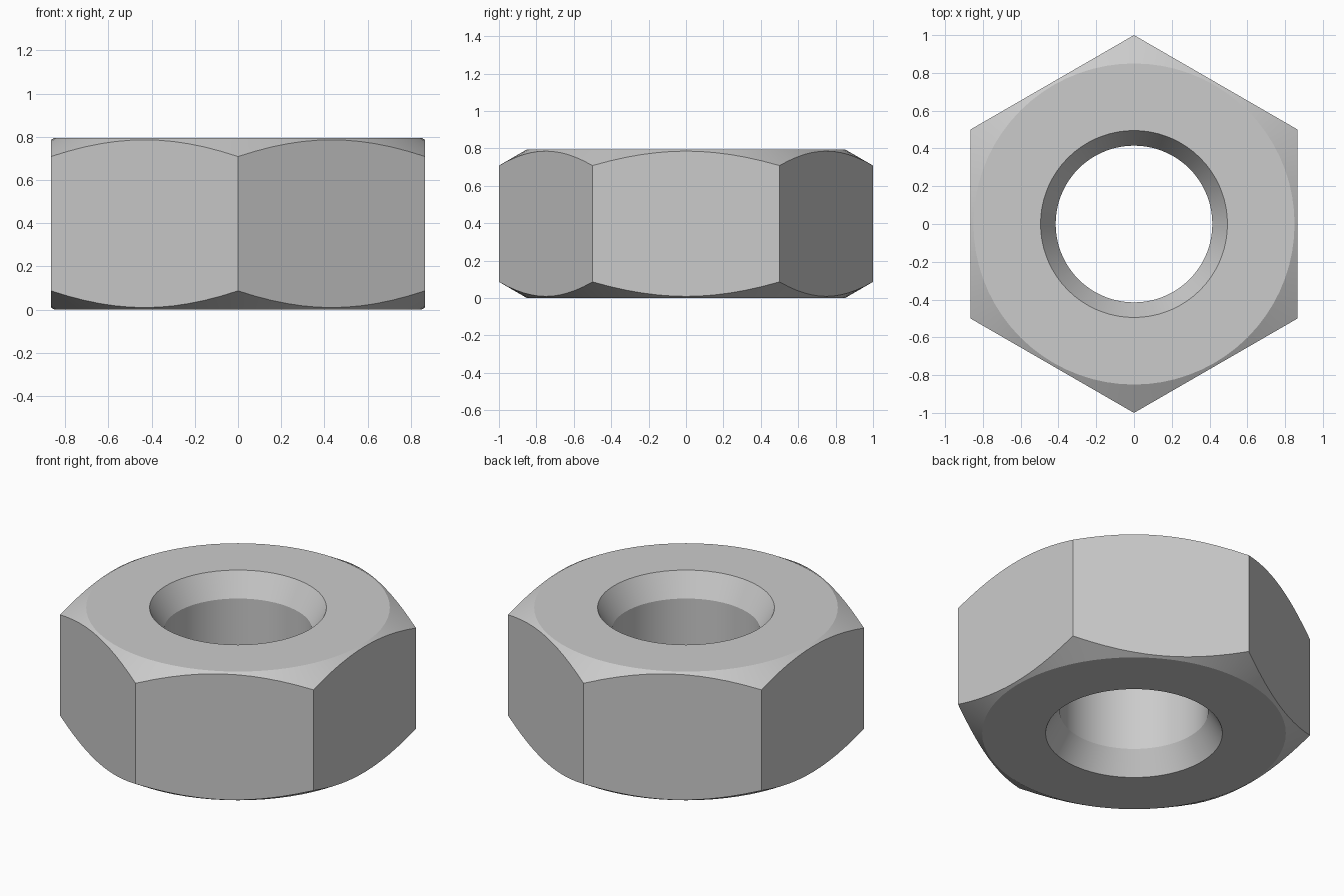
import bpy
import bmesh
from math import cos, sin, pi, radians, tan

if "Cube" in bpy.data.objects:
    bpy.data.objects.remove(bpy.data.objects["Cube"], do_unlink=True)

HEIGHT = 0.795
APOTHEM = cos(pi / 6)      # half the width across flats
FACE_R = 0.85              # circle where the outer chamfer starts
BORE_R, MOUTH_R = 0.415, 0.495
SINK = (MOUTH_R - BORE_R) * tan(radians(60))
SEGMENTS = 72              # multiple of six, so corners land on a ring

# Steel material
steel = bpy.data.materials.new("steel grey")
steel.use_nodes = True
colour = (0.6, 0.6, 0.6, 1)
steel.diffuse_color = colour
steel.node_tree.nodes["Principled BSDF"].inputs["Base Color"].default_value = colour


def section(angle):
    """Closed (radius, height) cross-section of the nut at one angle."""
    rim = APOTHEM / cos((angle % (pi / 3)) - pi / 6)
    drop = (rim - FACE_R) * tan(radians(30))
    lower = [(BORE_R, SINK), (MOUTH_R, 0), (FACE_R, 0), (rim, drop)]
    return lower + [(r, HEIGHT - z) for r, z in reversed(lower)]


# Sweep the section round the axis, one corner pointing to the front
bm = bmesh.new()
rings = []
for i in range(SEGMENTS):
    a = 2 * pi * i / SEGMENTS
    rings.append([bm.verts.new((r * sin(a), -r * cos(a), z)) for r, z in section(a)])
for i, ring in enumerate(rings):
    following = rings[(i + 1) % SEGMENTS]
    for j in range(len(ring)):
        k = (j + 1) % len(ring)
        bm.faces.new((ring[j], following[j], following[k], ring[k]))
bmesh.ops.recalc_face_normals(bm, faces=bm.faces)

mesh = bpy.data.meshes.new("hex_nut")
bm.to_mesh(mesh)
bm.free()
mesh.materials.append(steel)
nut = bpy.data.objects.new("hex_nut", mesh)
bpy.context.collection.objects.link(nut)

# Smooth the round surfaces, keep the chamfer edges crisp
bpy.context.view_layer.objects.active = nut
nut.select_set(True)
bpy.ops.object.shade_smooth_by_angle(angle=radians(20))
